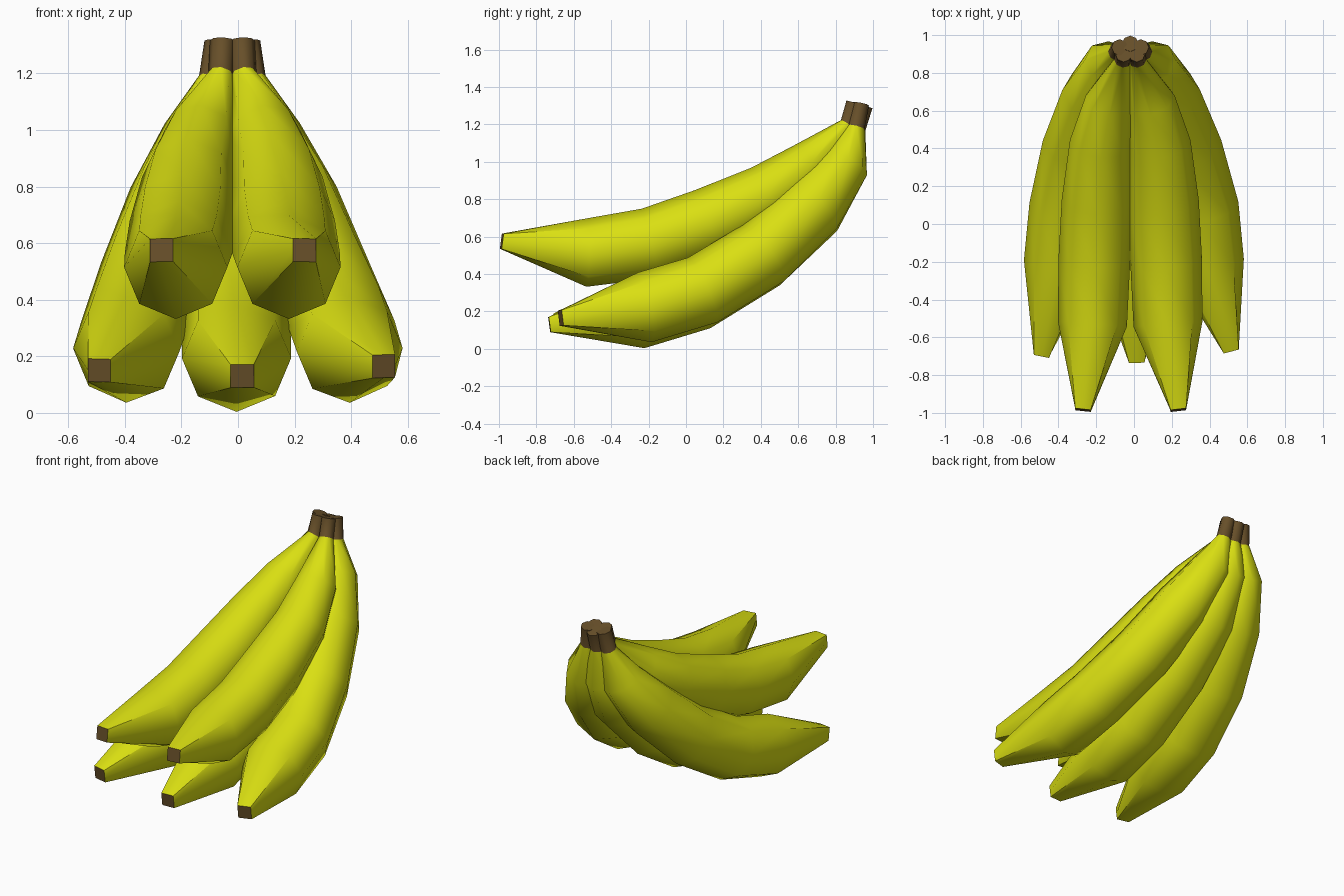
import bpy, bmesh, math
from mathutils import Vector

if "Cube" in bpy.data.objects:
    bpy.data.objects.remove(bpy.data.objects["Cube"])


def material(name, rgb):
    m = bpy.data.materials.new(name)
    m.diffuse_color = (*rgb, 1)
    m.use_nodes = True
    m.node_tree.nodes["Principled BSDF"].inputs["Base Color"].default_value = m.diffuse_color
    return m


YELLOW = material("banana yellow", (0.70, 0.74, 0.006))
BROWN = material("stem brown", (0.135, 0.078, 0.022))
SIDES = 8


def banana(name, path):
    """Sweep an octagon along (x, y, z, radius) points from blossom tip to stem."""
    pts = [Vector(p[:3]) for p in path]
    last = len(pts) - 1
    bm = bmesh.new()
    rings = []
    for i, p in enumerate(pts):
        t = (pts[min(i + 1, last)] - pts[max(i - 1, 0)]).normalized()
        side = Vector((1, 0, 0))
        side = (side - t * side.dot(t)).normalized()
        up = side.cross(t)
        ring = []
        for k in range(SIDES):
            a = math.tau * k / SIDES
            r = path[i][3]
            # the blossom end closes to a square
            if i == 0 and k % 2 == 0:
                r *= 0.707
            ring.append(bm.verts.new(p + (side * math.cos(a) + up * math.sin(a)) * r))
        rings.append(ring)
    for i in range(last):
        for k in range(SIDES):
            n = (k + 1) % SIDES
            f = bm.faces.new((rings[i][k], rings[i][n], rings[i + 1][n], rings[i + 1][k]))
            f.material_index = 1 if i == last - 1 else 0   # stem segment is brown
    for ring in (rings[0], rings[-1]):                     # brown end caps
        bm.faces.new(ring).material_index = 1
    bmesh.ops.recalc_face_normals(bm, faces=bm.faces[:])
    me = bpy.data.meshes.new(name)
    bm.to_mesh(me)
    bm.free()
    me.materials.append(YELLOW)
    me.materials.append(BROWN)
    ob = bpy.data.objects.new(name, me)
    bpy.context.collection.objects.link(ob)
    bpy.ops.object.select_all(action='DESELECT')
    ob.select_set(True)
    bpy.context.view_layer.objects.active = ob
    bpy.ops.object.shade_smooth_by_angle(angle=math.radians(50))
    return ob


# Upper pair, meeting along x = -0.03
for name, s, tip in (("upper_banana_right", 1, 0.235), ("upper_banana_left", -1, -0.27)):
    c = -0.02
    banana(name, [
        (tip, -0.985, 0.575, 0.058),
        (c + s * 0.20, -0.53, 0.515, 0.183),
        (c + s * 0.19, -0.19, 0.565, 0.19),
        (c + s * 0.175, 0.12, 0.675, 0.188),
        (c + s * 0.155, 0.43, 0.825, 0.165),
        (c + s * 0.11, 0.66, 0.99, 0.128),
        (c + s * 0.04, 0.865, 1.195, 0.046),
        (c + s * 0.035, 0.90, 1.315, 0.044)])

# Lower centre banana
banana("lower_banana_centre", [
    (0.015, -0.73, 0.13, 0.058),
    (-0.005, -0.26, 0.193, 0.193),
    (-0.005, 0.05, 0.285, 0.192),
    (-0.01, 0.39, 0.49, 0.187),
    (-0.015, 0.68, 0.75, 0.175),
    (-0.02, 0.855, 0.99, 0.128),
    (-0.02, 0.915, 1.18, 0.046),
    (-0.02, 0.955, 1.30, 0.044)])

# Lower outer bananas
for name, s, tip in (("lower_banana_right", 1, (0.515, -0.67, 0.165)),
                     ("lower_banana_left", -1, (-0.49, -0.695, 0.15))):
    banana(name, [
        (*tip, 0.058),
        (s * 0.395, -0.22, 0.222, 0.19),
        (s * 0.365, 0.09, 0.315, 0.19),
        (s * 0.29 - 0.01, 0.41, 0.51, 0.187),
        (s * 0.195 - 0.015, 0.68, 0.765, 0.175),
        (s * 0.115 - 0.02, 0.855, 0.995, 0.128),
        (s * 0.072 - 0.02, 0.91, 1.185, 0.046),
        (s * 0.055 - 0.02, 0.935, 1.31, 0.044)])
